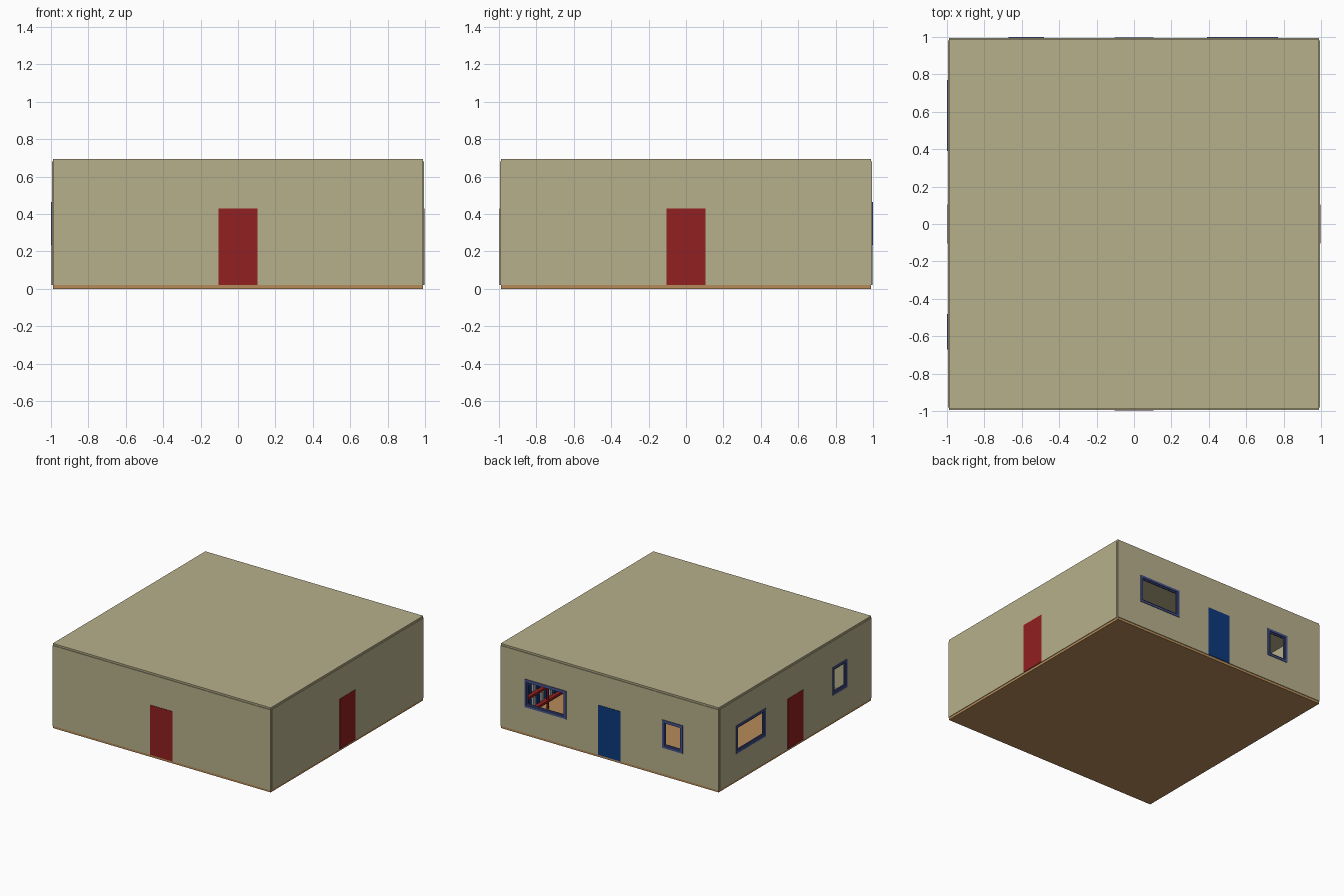
import bpy

if "Cube" in bpy.data.objects:
    bpy.data.objects.remove(bpy.data.objects["Cube"])


def material(name, r, g, b):
    m = bpy.data.materials.new(name)
    m.diffuse_color = (r, g, b, 1)
    m.use_nodes = True
    m.node_tree.nodes["Principled BSDF"].inputs["Base Color"].default_value = m.diffuse_color
    return m


WALL = material("khaki_wall", 0.477, 0.434, 0.258)
FLOOR = material("tan_floor", 0.47, 0.26, 0.10)
RED = material("red", 0.29, 0.014, 0.015)
BLUE = material("deep_blue", 0.004, 0.042, 0.20)
FRAME = material("slate_blue_frame", 0.065, 0.09, 0.28)
GREY = material("grey", 0.4, 0.4, 0.4)


def boxes(name, bounds, mat):
    """One object made of several boxes given as (x0, x1, y0, y1, z0, z1)."""
    verts, faces = [], []
    for x0, x1, y0, y1, z0, z1 in bounds:
        n = len(verts)
        verts += [(x, y, z) for z in (z0, z1)
                  for x, y in ((x0, y0), (x1, y0), (x1, y1), (x0, y1))]
        faces += [[n + i for i in (3, 2, 1, 0)], [n + i for i in (4, 5, 6, 7)]]
        faces += [[n + i, n + (i + 1) % 4, n + 4 + (i + 1) % 4, n + 4 + i] for i in range(4)]
    me = bpy.data.meshes.new(name)
    me.from_pydata(verts, [], faces)
    me.materials.append(mat)
    ob = bpy.data.objects.new(name, me)
    bpy.context.collection.objects.link(ob)
    return ob


def on_side(side, a0, a1, z0, z1, d0, d1):
    """Bounds of a box on one wall: a runs along the wall, d is distance from the centre."""
    return {"front": (a0, a1, -d1, -d0, z0, z1),
            "back": (a0, a1, d0, d1, z0, z1),
            "left": (-d1, -d0, a0, a1, z0, z1),
            "right": (d0, d1, a0, a1, z0, z1)}[side]


def ring(side, a0, a1, z0, z1, w, d0, d1):
    return [on_side(side, *p, d0, d1) for p in (
        (a0, a1, z1 - w, z1), (a0, a1, z0, z0 + w),
        (a0, a0 + w, z0 + w, z1 - w), (a1 - w, a1, z0 + w, z1 - w))]


# floor and roof slabs
boxes("floor", [(-.99, .99, -.99, .99, 0, .02)], FLOOR)
boxes("roof", [(-.99, .99, -.99, .99, .68, .695)], WALL)

# walls, with window openings in the back and left ones
INNER, OUTER, Z0, Z1 = .98, .995, .235, .465
SPANS = {"large": (.39, .77), "small": (-.67, -.48)}
for side in ("front", "back", "left", "right"):
    reach = .99 if side in ("front", "back") else INNER
    wall = boxes(side + "_wall", [on_side(side, -reach, reach, .02, .68, INNER, OUTER)], WALL)

    # door plates, showing on both faces of the wall
    boxes(side + "_door", [on_side(side, -.103, .103, .02, .43, OUTER, .998),
                           on_side(side, -.103, .103, .02, .43, .977, INNER)],
          BLUE if side == "back" else RED)

    if side in ("back", "left"):
        for size, (a0, a1) in SPANS.items():
            cutter = boxes("cutter", [on_side(side, a0 + .01, a1 - .01, Z0 + .01, Z1 - .01,
                                              .9, 1.1)], WALL)
            cutter.hide_render = True
            mod = wall.modifiers.new("window_opening", "BOOLEAN")
            mod.operation, mod.solver, mod.object = "DIFFERENCE", "EXACT", cutter
            bpy.context.view_layer.objects.active = wall
            bpy.ops.object.modifier_apply(modifier=mod.name)
            bpy.data.objects.remove(cutter)
            # outer trim and a recessed inner sash
            boxes(f"{side}_{size}_window_frame",
                  ring(side, a0, a1, Z0, Z1, .018, .975, 1.0)
                  + ring(side, a0 + .018, a1 - .018, Z0 + .018, Z1 - .018, .01, .982, .992),
                  FRAME)

# furniture seen through the large back window: a low rack against the right wall
X0, X1, Y0, Y1 = .87, .975, .25, .84
boxes("rack_shelves", [(X0, X1, Y0, Y1, z, z + .02) for z in (.07, .19)], RED)
boxes("rack_posts", [(x, x + .015, y, y + .015, .02, .28)
                     for x in (X0, X1 - .015) for y in (Y0, .535, Y1 - .015)], RED)
boxes("rack_back", [(X1 - .004, X1, Y0, Y1, .02, .28)], BLUE)
for k, (name, mat) in enumerate((("blue_items", BLUE), ("grey_items", GREY))):
    boxes(name, [(.90, .96, Y0 + .03 + .055 * i, Y0 + .06 + .055 * i, z, z + .07)
                 for i in range(k, 10, 2) for z in (.09, .21)], mat)
